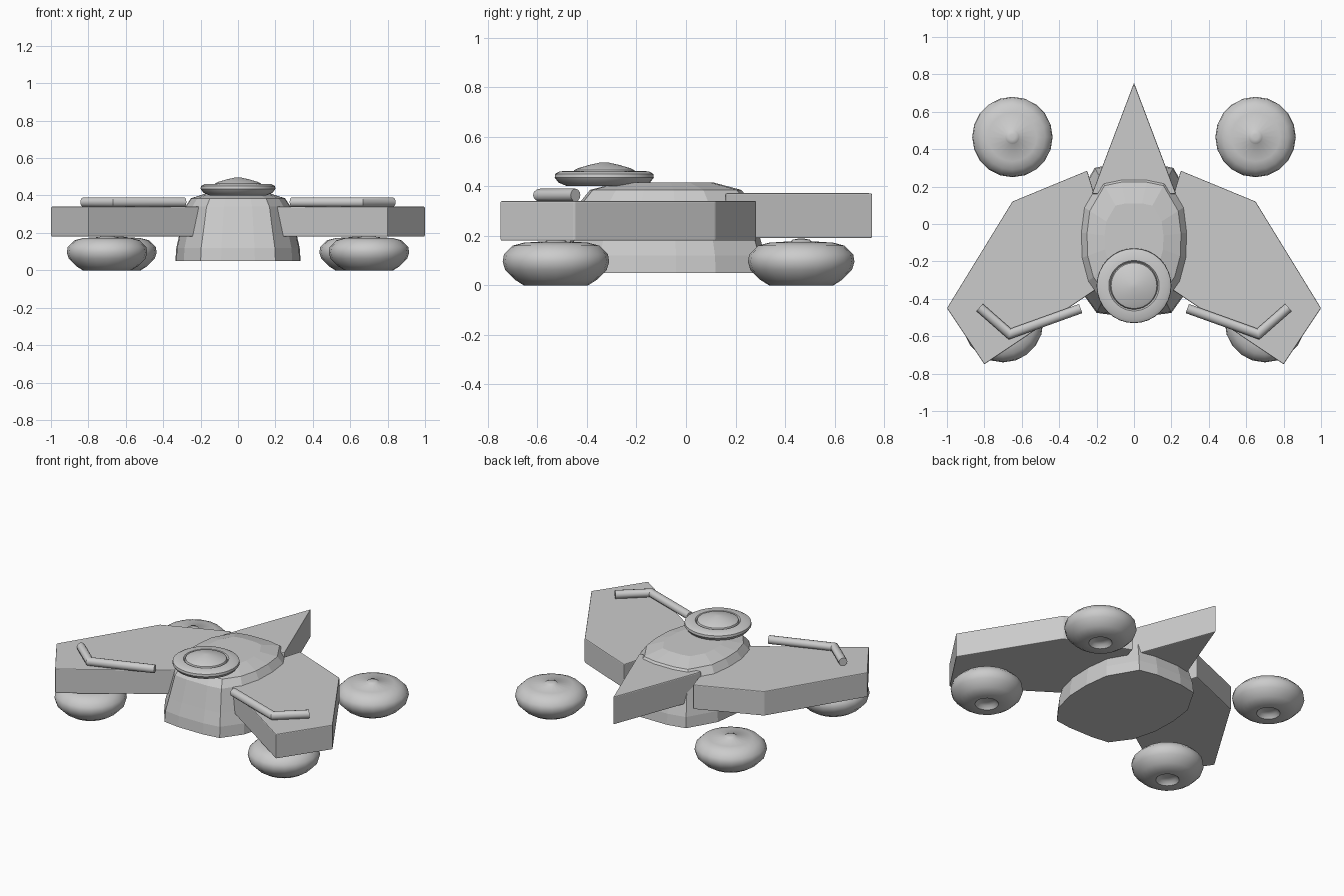
import bpy, bmesh, math
from mathutils import Vector

if "Cube" in bpy.data.objects:
    bpy.data.objects.remove(bpy.data.objects["Cube"])

grey = bpy.data.materials.new("light grey")
grey.diffuse_color = (0.6, 0.6, 0.6, 1)
grey.use_nodes = True
grey.node_tree.nodes["Principled BSDF"].inputs["Base Color"].default_value = grey.diffuse_color


def finish(name, bm, smooth=None, bevel=0.0):
    bmesh.ops.recalc_face_normals(bm, faces=bm.faces)
    mesh = bpy.data.meshes.new(name)
    bm.to_mesh(mesh)
    bm.free()
    mesh.materials.append(grey)
    ob = bpy.data.objects.new(name, mesh)
    bpy.context.collection.objects.link(ob)
    if bevel:
        mod = ob.modifiers.new("soft edges", 'BEVEL')
        mod.width = bevel
        mod.segments = 2
    if smooth:
        bpy.ops.object.select_all(action='DESELECT')
        ob.select_set(True)
        bpy.context.view_layer.objects.active = ob
        bpy.ops.object.shade_smooth_by_angle(angle=math.radians(smooth))
    return ob


def loft(name, rings, **kw):
    """Bridge equal-length point rings and cap both ends."""
    bm = bmesh.new()
    vs = [[bm.verts.new(p) for p in r] for r in rings]
    n = len(vs[0])
    for a, b in zip(vs, vs[1:]):
        for i in range(n):
            j = (i + 1) % n
            bm.faces.new((a[i], a[j], b[j], b[i]))
    bm.faces.new(vs[0][::-1])
    bm.faces.new(vs[-1])
    return finish(name, bm, **kw)


def lathe(name, profile, centre, sides, smooth):
    rings = [[(centre[0] + r * math.cos(i * math.tau / sides),
               centre[1] + r * math.sin(i * math.tau / sides), z)
              for i in range(sides)] for r, z in profile]
    return loft(name, rings, smooth=smooth)


def slab(name, outline, z0, z1, bevel):
    return loft(name, [[(x, y, z) for x, y in outline] for z in (z0, z1)], bevel=bevel)


def rod(name, path, radius, sides=12):
    """Round rod along a flat path with a mitred bend."""
    pts = [Vector(p) for p in path]
    rings = []
    for i, p in enumerate(pts):
        d0 = (pts[i] - pts[i - 1]).normalized() if i else (pts[1] - pts[0]).normalized()
        d1 = (pts[i + 1] - pts[i]).normalized() if i < len(pts) - 1 else d0
        t = (d0 + d1).normalized()
        side = Vector((-t.y, t.x, 0)) / t.dot(d0)
        rings.append([p + radius * (side * math.cos(a) + Vector((0, 0, math.sin(a))))
                      for a in (k * math.tau / sides for k in range(sides))])
    return loft(name, rings, smooth=40)


# Faceted hull, tapering in steps to a flat roof
half = [(0.09, -0.49), (0.2, -0.475), (0.29, -0.35), (0.33, -0.2), (0.335, -0.04),
        (0.315, 0.12), (0.21, 0.3), (0.09, 0.325)]
outline = half + [(-x, y) for x, y in reversed(half)]
cy = -0.08
levels = [(1, 0.05), (0.985, 0.12), (0.93, 0.2), (0.84, 0.34), (0.75, 0.385), (0.47, 0.415)]
loft("hull", [[(x * s, cy + (y - cy) * s, z) for x, y in outline] for s, z in levels])

# Tail fin
slab("tail_fin", [(0, 0.755), (-0.225, 0.16), (0.225, 0.16)], 0.19, 0.372, 0.006)

# Saucer turret with a groove around its dome
lathe("saucer", [(0.15, 0.4), (0.185, 0.415), (0.2, 0.435), (0.198, 0.45), (0.18, 0.46),
                 (0.135, 0.462), (0.127, 0.452), (0.122, 0.465), (0.105, 0.473),
                 (0.06, 0.486), (0.015, 0.496)], (0, -0.33), 32, 35)

# Hover pod profile: dimpled underside, rounded rim, small top nub
pod = [(0.025, 0.028), (0.055, 0.022), (0.07, 0.0), (0.13, 0.0), (0.165, 0.022), (0.205, 0.062),
       (0.215, 0.095), (0.21, 0.125), (0.175, 0.16), (0.13, 0.172), (0.04, 0.178),
       (0.035, 0.184), (0.015, 0.188)]

wing = [(1.0, -0.45), (0.65, 0.12), (0.25, 0.285), (0.21, 0.15), (0.12, 0.05),
        (0.12, -0.295), (0.8, -0.75)]

for side, s in (("left", -1), ("right", 1)):
    slab(side + "_wing", [(s * x, y) for x, y in wing], 0.18, 0.34, 0.005)
    rod(side + "_wing_rod", [(s * 0.826, -0.446, 0.364), (s * 0.664, -0.588, 0.364),
                             (s * 0.285, -0.452, 0.364)], 0.026)
    lathe(side + "_front_pod", pod, (s * 0.7, -0.525), 20, 50)
    lathe(side + "_rear_pod", pod, (s * 0.65, 0.465), 20, 50)
